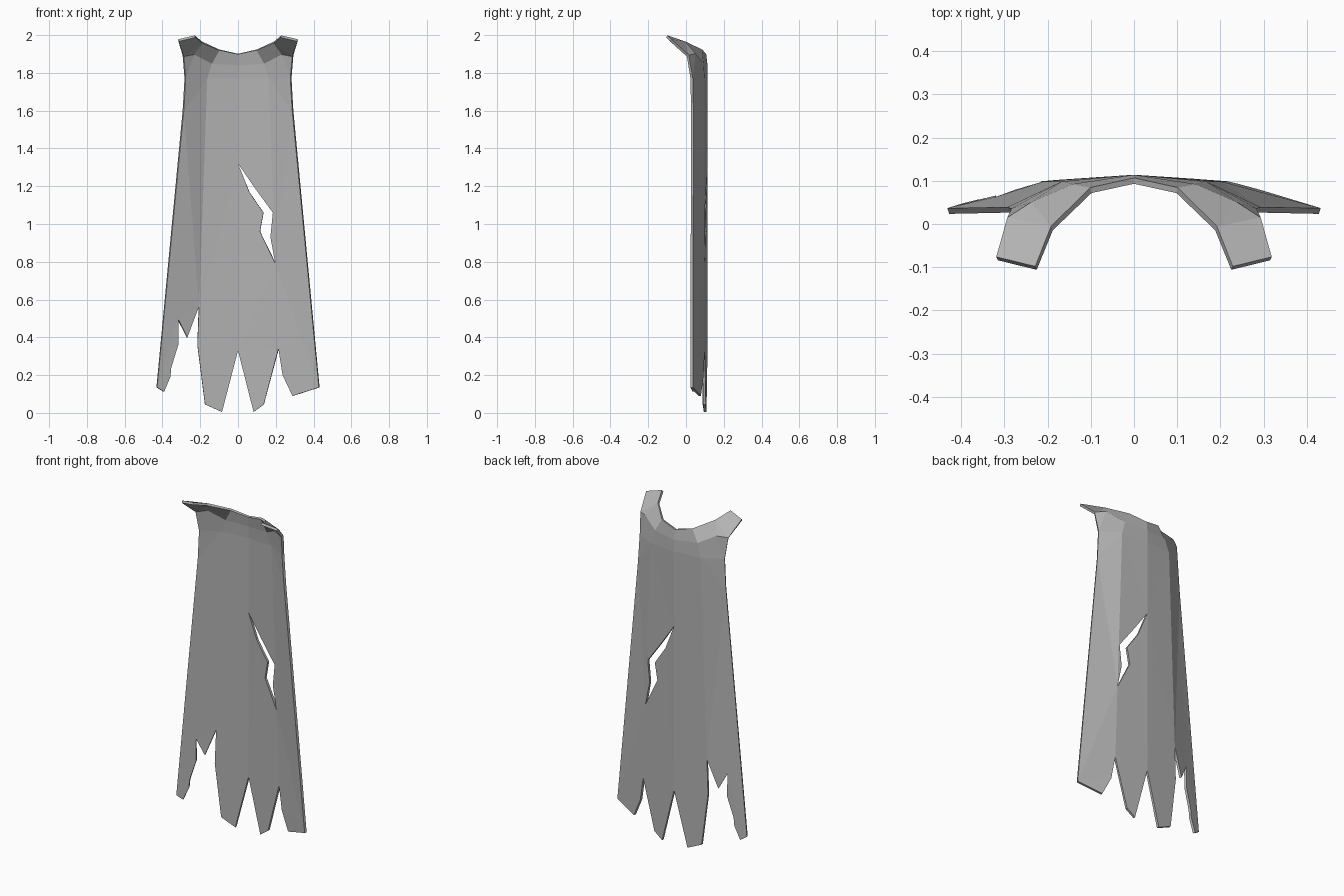
import bpy, bmesh

cube = bpy.data.objects.get("Cube")
if cube:
    bpy.data.objects.remove(cube, do_unlink=True)

cloth = bpy.data.materials.new("grey cloth")
cloth.use_nodes = True
GREY = (0.45, 0.45, 0.45, 1)
cloth.diffuse_color = GREY
cloth.node_tree.nodes["Principled BSDF"].inputs["Base Color"].default_value = GREY

TOP = 1.77


def fold(z):
    return 0.165 + (TOP - z) * 0.035


def edge(z):
    return 0.28 + (TOP - z) * 0.092


def drape(x, z):
    """Depth of the hanging cloth: shallow in the middle, swept forward outside the fold."""
    f, e, a = fold(z), edge(z), abs(x)
    if a <= f:
        return 0.107 - 0.015 * a / f
    return 0.092 - 0.062 * min(1, (a - f) / (e - f))


bm = bmesh.new()


def panel(points):
    bm.faces.new([bm.verts.new((x, drape(x, z), z)) for x, z in points])


# Hanging panels with torn hems
hip = 0.29
panel([(-fold(TOP), TOP), (-0.28, TOP), (-hip, 1.6), (-0.43, 0.135), (-0.393, 0.112),
       (-0.36, 0.19), (-0.355, 0.24), (-0.318, 0.36), (-0.318, 0.495), (-0.27, 0.4),
       (-0.207, 0.565)])
panel([(0, TOP), (-fold(TOP), TOP), (-0.207, 0.565), (-0.215, 0.36), (-0.175, 0.045),
       (-0.085, 0.005), (0, 0.33), (0, 1.32)])
panel([(fold(TOP), TOP), (0.199, 0.79), (0.215, 0.34), (0.238, 0.2), (0.29, 0.09),
       (0.43, 0.135), (hip, 1.6), (0.28, TOP)])

# Middle panel, split by the slanting rip
rip_upper = [(0.09, 1.19), (0.185, 1.06), (0.172, 0.93)]
rip_lower = [(0.06, 1.17), (0.135, 1.06), (0.117, 0.96)]
panel([(0, TOP), (0, 1.32)] + rip_upper + [(0.199, 0.79), (fold(TOP), TOP)])
panel([(0, 1.32), (0, 0.33), (0.083, 0.005), (0.137, 0.045), (0.215, 0.34),
       (0.199, 0.79)] + rip_lower[::-1])

# Collar curling forward over the shoulders, mirrored
a0, a1, a2 = [(x, drape(x, TOP), TOP) for x in (0, fold(TOP), 0.28)]
b0, b1, b2, b3 = (0, 0.107, 1.84), (0.14, 0.086, 1.85), (0.235, 0.045, 1.9), (0.29, 0.01, 1.89)
t0, t1, t2 = (0, 0.1, 1.9), (0.1, 0.078, 1.922), (0.19, -0.01, 1.962)
t3, t4 = (0.227, -0.102, 1.993), (0.317, -0.08, 1.972)
collar = [(a0, a1, b1, b0), (b0, b1, t1, t0), (a1, a2, b2, b1), (a2, b3, b2),
          (b1, b2, t2, t1), (b2, b3, t2), (t2, b3, t4, t3)]
for side in (1, -1):
    for face in collar:
        bm.faces.new([bm.verts.new((side * x, y, z)) for x, y, z in face])

# Join the panels into one sheet facing backwards
bmesh.ops.remove_doubles(bm, verts=bm.verts, dist=0.002)
bmesh.ops.triangulate(bm, faces=[f for f in bm.faces if len(f.verts) > 4])
bmesh.ops.recalc_face_normals(bm, faces=bm.faces)
if sum(f.normal.y * f.calc_area() for f in bm.faces) < 0:
    bmesh.ops.reverse_faces(bm, faces=bm.faces)

mesh = bpy.data.meshes.new("tattered_cape")
bm.to_mesh(mesh)
bm.free()
mesh.materials.append(cloth)
cape = bpy.data.objects.new("tattered_cape", mesh)
bpy.context.collection.objects.link(cape)

# Cloth thickness
solid = cape.modifiers.new("thickness", 'SOLIDIFY')
solid.thickness = 0.014
solid.offset = 0
